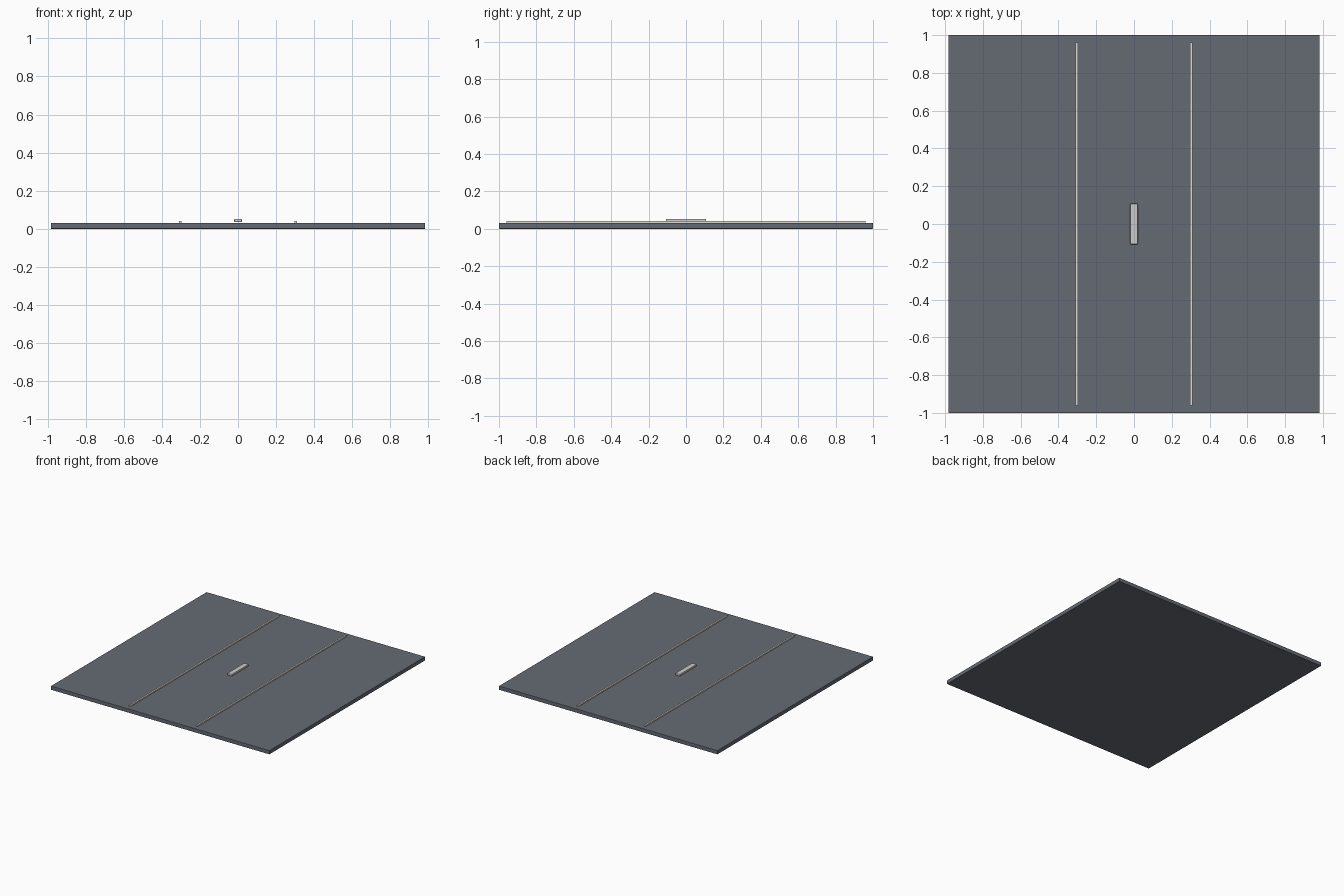
import bpy

if "Cube" in bpy.data.objects:
    bpy.data.objects.remove(bpy.data.objects["Cube"])


def material(name, color):
    m = bpy.data.materials.new(name)
    m.diffuse_color = (*color, 1)
    m.use_nodes = True
    m.node_tree.nodes["Principled BSDF"].inputs["Base Color"].default_value = m.diffuse_color
    return m


def box(name, x, y, z0, z1, size_x, size_y, mat, bevel=0):
    bpy.ops.mesh.primitive_cube_add(size=1, location=(x, y, (z0 + z1) / 2))
    ob = bpy.context.object
    ob.name = name
    ob.scale = (size_x, size_y, z1 - z0)
    bpy.ops.object.transform_apply(location=False, rotation=False, scale=True)
    ob.data.materials.append(mat)
    if bevel:
        mod = ob.modifiers.new("edge_bevel", 'BEVEL')
        mod.width = bevel
        mod.segments = 2
    return ob


dark = material("dark_slate", (0.13, 0.145, 0.175))
light = material("light_metal", (0.72, 0.73, 0.75))
cream = material("pale_trim", (0.75, 0.73, 0.68))

# Flat panel
box("panel", 0, 0, 0, 0.031, 1.965, 2.0, dark, 0.002)

# Pair of long trim strips
for side, label in ((-1, "left"), (1, "right")):
    box(label + "_trim_strip", side * 0.302, 0, 0.030, 0.041, 0.013, 1.92, cream)

# Raised central handle bar
box("handle", 0, 0, 0.036, 0.053, 0.04, 0.216, light, 0.004)
